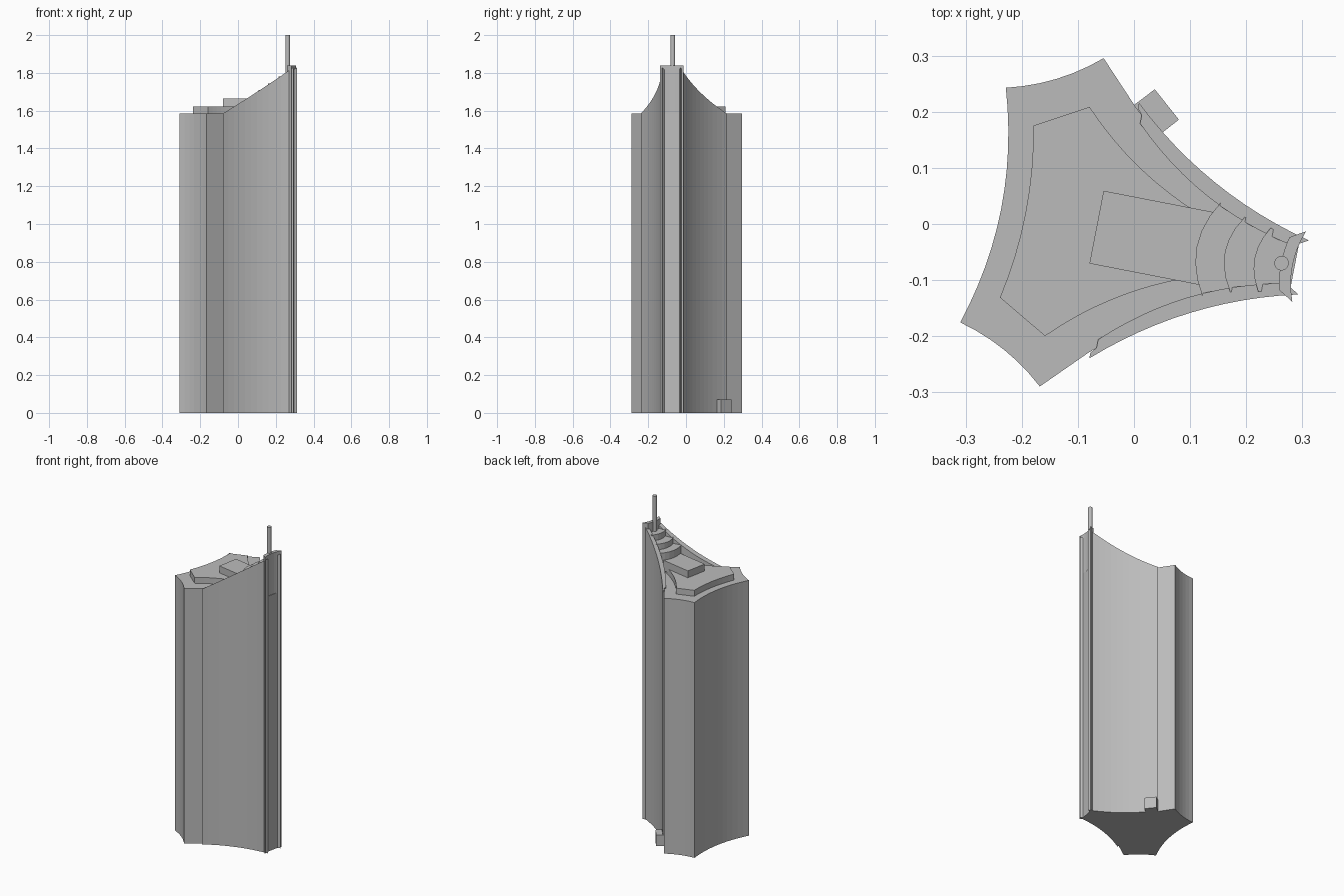
import bpy, bmesh, math
from mathutils import Matrix, Vector

cube = bpy.data.objects.get("Cube")
if cube:
    bpy.data.objects.remove(cube, do_unlink=True)

grey = bpy.data.materials.new("concrete_grey")
grey.use_nodes = True
colour = (0.5, 0.5, 0.5, 1)
grey.diffuse_color = colour
grey.node_tree.nodes["Principled BSDF"].inputs["Base Color"].default_value = colour

# The tower is symmetric about an axis turned slightly from x
PLACE = Matrix.Translation((-0.003, -0.018, 0)) @ Matrix.Rotation(math.radians(-11), 4, "Z")
ROOF = 1.585


def arc(a, b, sag, n=12):
    """Shallow curve from a to b, bulging to the left of travel by sag."""
    a, b = Vector(a), Vector(b)
    d = (b - a).normalized()
    side = Vector((-d.y, d.x))
    return [a.lerp(b, i / n) + side * sag * 4 * (i / n) * (1 - i / n) for i in range(n + 1)]


def flip(points):
    return [(p[0], -p[1]) for p in reversed(points)]


def prism(name, outline, bottom, top, matrix=PLACE):
    """Extrude an outline; top is a height or a function of the axis position."""
    bm = bmesh.new()
    height = top if callable(top) else lambda u: top
    low = [bm.verts.new((p[0], p[1], bottom)) for p in outline]
    high = [bm.verts.new((p[0], p[1], height(p[0]))) for p in outline]
    bm.faces.new(low)
    bm.faces.new(high)
    n = len(low)
    for i in range(n):
        j = (i + 1) % n
        bm.faces.new((low[i], low[j], high[j], high[i]))
    bmesh.ops.recalc_face_normals(bm, faces=bm.faces)
    mesh = bpy.data.meshes.new(name)
    bm.to_mesh(mesh)
    bm.free()
    mesh.materials.append(grey)
    obj = bpy.data.objects.new(name, mesh)
    obj.matrix_world = matrix
    bpy.context.collection.objects.link(obj)
    return obj


# Main shaft: concave sides, back corners clipped by short concave facets
half = arc((0.295, 0.05), (-0.036, 0.222), 0.024)
half += arc((-0.11, 0.298), (-0.271, 0.213), 0.011, 6)
back = arc((-0.271, 0.213), (-0.271, -0.213), 0.033)[1:-1]
prism("tower_shaft", half + back + flip(half), 0, ROOF)


# Side walls with a sloping parapet
def parapet(u):
    return ROOF + 0.708 * (u + 0.033)


wall = arc((0.311, 0.049), (-0.033, 0.232), 0.025)
wall += [(-0.033, 0.222), (-0.024, 0.211)]
wall += arc((-0.024, 0.196), (0.285, 0.034), -0.026)
prism("left_side_wall", wall, 0, parapet)
prism("right_side_wall", flip(wall), 0, parapet)

# Curved nose plate closing the narrow end
nose = arc((0.303, -0.064), (0.303, 0.064), 0.012, 8)
nose += arc((0.276, 0.048), (0.276, -0.048), -0.006, 8)
prism("nose_plate", nose, 0, 1.84)

# Low roof slab following the shaft outline
slab = arc((0.15, 0.045), (-0.118, 0.208), 0.02)
slab += [(-0.21, 0.156)]
slab_back = arc((-0.21, 0.156), (-0.21, -0.156), 0.016, 8)[1:-1]
prism("roof_slab", slab + slab_back + flip(slab), ROOF - 0.01, 1.622)

# Plant room box
prism("roof_box", [(-0.065, -0.066), (0.16, -0.066), (0.16, 0.066), (-0.065, 0.066)], 1.6, 1.665)

# Terraces stepping up to the nose, each with a bowed front
for i, (edge, middle, width, top) in enumerate([
        (0.145, 0.117, 0.087, 1.71),
        (0.191, 0.168, 0.068, 1.745),
        (0.24, 0.222, 0.058, 1.782)]):
    front = arc((edge, width), (edge, -width), middle - edge, 6)
    terrace = front + [(0.285, -0.042), (0.285, 0.042)]
    prism(f"terrace_{i + 1}", terrace, ROOF - 0.01, top)

# Mast
bpy.ops.mesh.primitive_cylinder_add(vertices=16, radius=0.013, depth=0.25)
mast = bpy.context.object
mast.name = "mast"
mast.matrix_world = PLACE @ Matrix.Translation((0.271, 0, 1.875))
mast.data.materials.append(grey)
bpy.ops.object.shade_smooth_by_angle()

# Entrance block at the foot of the left wall
prism("entrance_block", [(0.0, 0.212), (0.037, 0.24), (0.08, 0.186), (0.043, 0.157)], 0, 0.07, Matrix())
